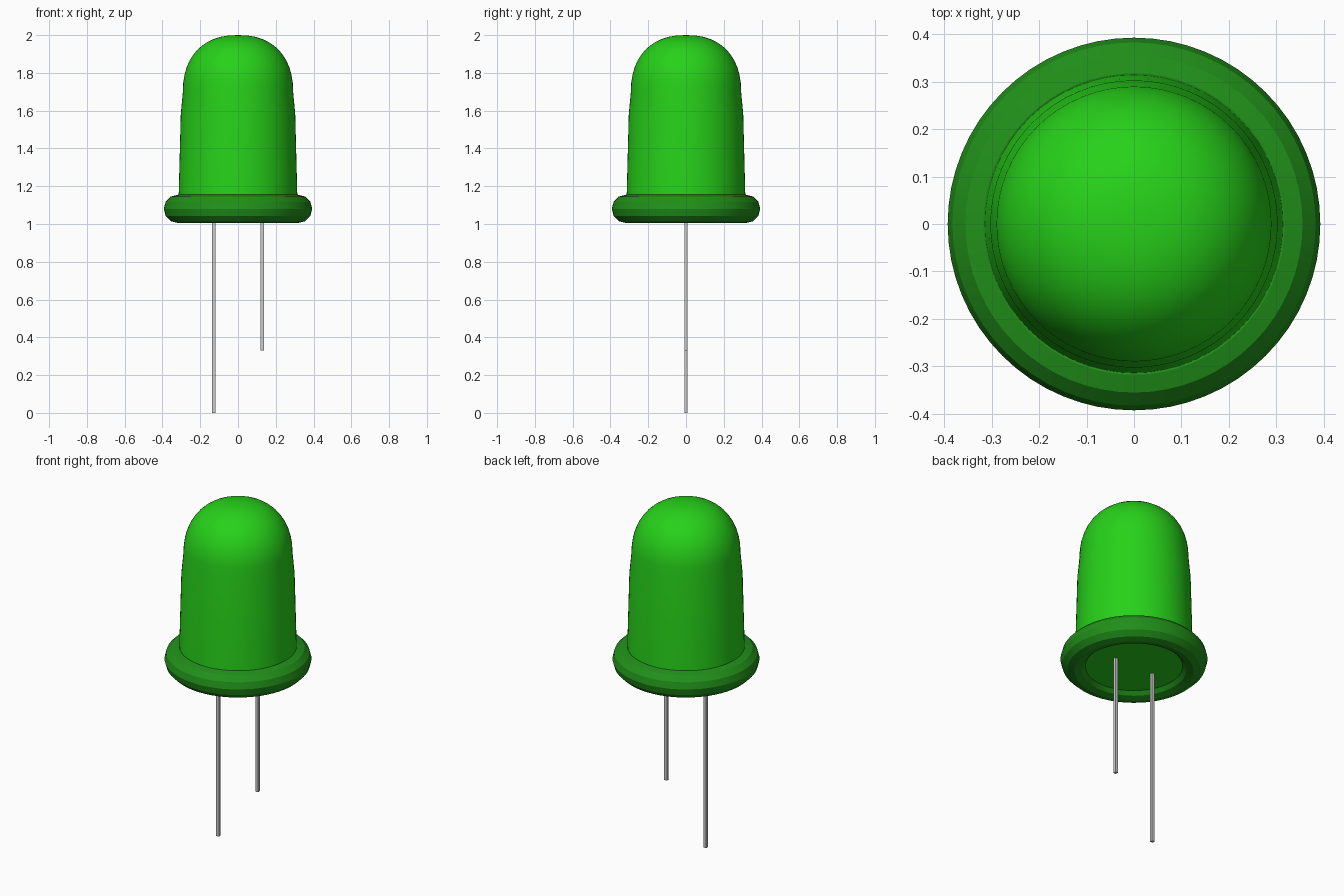
import bpy, bmesh
from math import pi, cos, sin, tau

if "Cube" in bpy.data.objects:
    bpy.data.objects.remove(bpy.data.objects["Cube"])


def material(name, rgb):
    m = bpy.data.materials.new(name)
    m.diffuse_color = (*rgb, 1)
    m.use_nodes = True
    m.node_tree.nodes["Principled BSDF"].inputs["Base Color"].default_value = m.diffuse_color
    return m


def revolve(name, profile, mat, sides=64, closed=False, angle=30):
    """Spin an (r, z) profile round the z axis."""
    bm = bmesh.new()
    verts = [bm.verts.new((r, 0, z)) for r, z in profile]
    edges = [bm.edges.new(p) for p in zip(verts, verts[1:])]
    if closed:
        edges.append(bm.edges.new((verts[-1], verts[0])))
    bmesh.ops.spin(bm, geom=verts + edges, cent=(0, 0, 0), axis=(0, 0, 1),
                   angle=tau, steps=sides, use_duplicate=False)
    bmesh.ops.remove_doubles(bm, verts=bm.verts, dist=1e-5)
    bmesh.ops.recalc_face_normals(bm, faces=bm.faces)
    mesh = bpy.data.meshes.new(name)
    bm.to_mesh(mesh)
    bm.free()
    mesh.materials.append(mat)
    obj = bpy.data.objects.new(name, mesh)
    bpy.context.collection.objects.link(obj)
    bpy.ops.object.select_all(action='DESELECT')
    obj.select_set(True)
    bpy.context.view_layer.objects.active = obj
    bpy.ops.object.shade_smooth_by_angle(angle=angle * pi / 180)
    return obj


def lead(name, x, bottom, top=1.06, width=0.017):
    """Square metal leg."""
    bpy.ops.mesh.primitive_cube_add(size=1, location=(x, 0, (bottom + top) / 2))
    obj = bpy.context.object
    obj.name = name
    obj.scale = (width, width, top - bottom)


lens_green = material("lens_green", (0.02, 0.64, 0.01))
rim_green = material("rim_green", (0.015, 0.28, 0.01))

# Tapered lens with a blunt dome, closed underneath
shoulder_z, shoulder_r = 1.70, 0.292
dome = []
for i in range(13):
    a = i / 12 * pi / 2
    dome.append((shoulder_r * cos(a) ** 0.85, shoulder_z + 0.30 * sin(a) ** 0.9))
dome[-1] = (0, 2.0)
revolve("lens", [(0, 1.035), (0.318, 1.035), (0.314, 1.155), (0.303, 1.58)] + dome,
        lens_green)

# Rounded rim with twelve flat bands, hollow in the middle
rim = [(0.318 + 0.075 * cos(i * tau / 12), 1.08 + 0.075 * sin(i * tau / 12))
       for i in range(12)]
revolve("rim", rim, rim_green, closed=True, angle=20)

# Long and short legs
lead("long_lead", -0.128, 0.0)
lead("short_lead", 0.128, 0.33)
